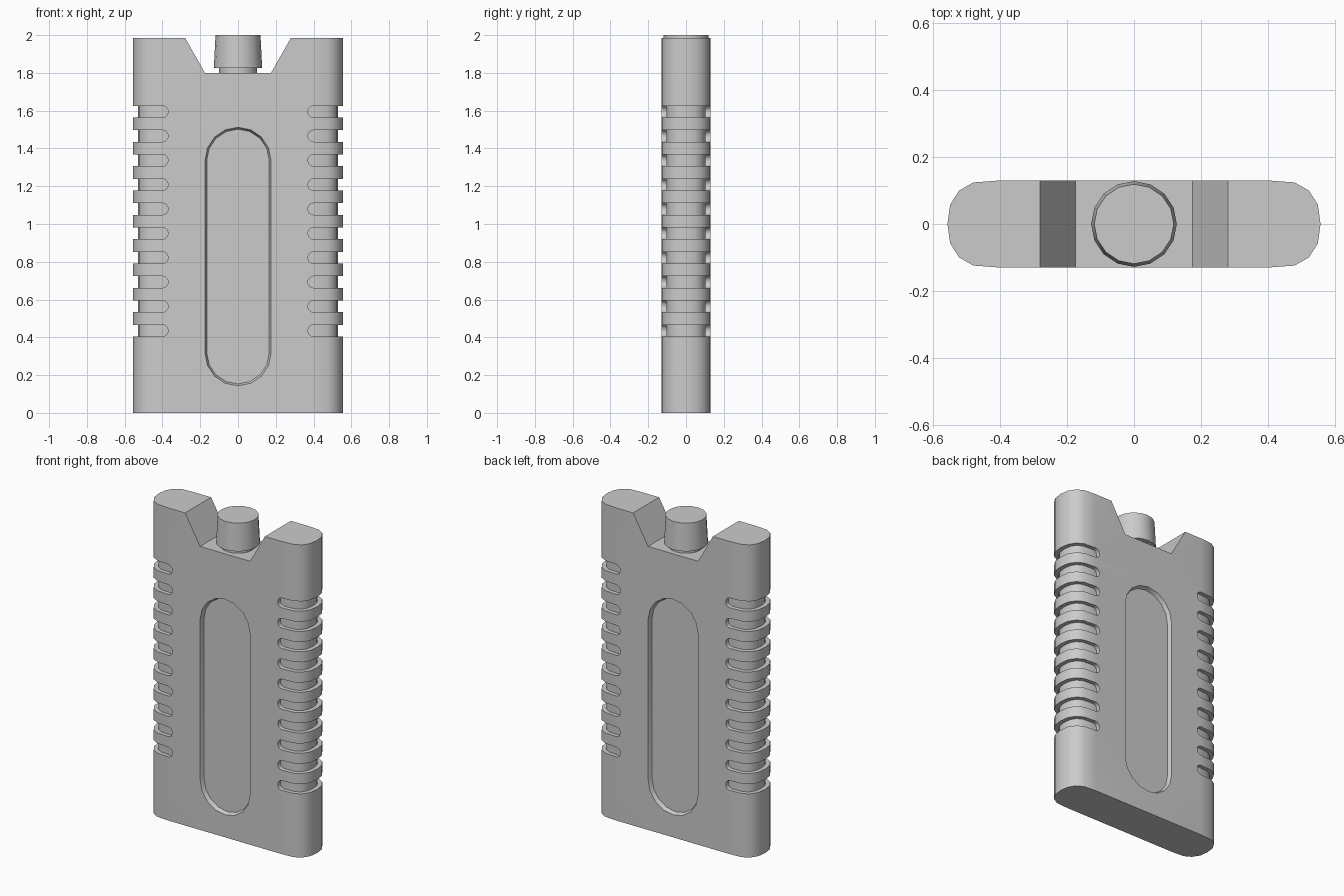
import bpy, bmesh, math

if "Cube" in bpy.data.objects:
    bpy.data.objects.remove(bpy.data.objects["Cube"])


def loft(name, ring_a, ring_b):
    """Closed solid between two matching rings of 3D points."""
    bm = bmesh.new()
    a = [bm.verts.new(p) for p in ring_a]
    b = [bm.verts.new(p) for p in ring_b]
    bm.faces.new(a)
    bm.faces.new(b)
    for i in range(len(a)):
        j = (i + 1) % len(a)
        bm.faces.new((a[i], a[j], b[j], b[i]))
    bmesh.ops.recalc_face_normals(bm, faces=bm.faces)
    mesh = bpy.data.meshes.new(name)
    bm.to_mesh(mesh)
    bm.free()
    ob = bpy.data.objects.new(name, mesh)
    bpy.context.collection.objects.link(ob)
    return ob


def plan_prism(name, quarter, z0, z1):
    """Extrude a plan outline, mirrored from its quarter, along z."""
    half = quarter + [(x, -y) for x, y in quarter[-2::-1]]
    pts = half + [(-x, y) for x, y in reversed(half)]
    return loft(name, [(x, y, z0) for x, y in pts], [(x, y, z1) for x, y in pts])


def front_prism(name, pts, y0, y1):
    return loft(name, [(x, y0, z) for x, z in pts], [(x, y1, z) for x, z in pts])


def cut(target, cutter, remove=True):
    mod = target.modifiers.new("cut", 'BOOLEAN')
    mod.operation = 'DIFFERENCE'
    mod.solver = 'EXACT'
    mod.object = cutter
    bpy.context.view_layer.objects.active = target
    bpy.ops.object.modifier_apply(modifier=mod.name)
    if remove:
        bpy.data.objects.remove(cutter)


def smooth(ob):
    bpy.ops.object.select_all(action='DESELECT')
    ob.select_set(True)
    bpy.context.view_layer.objects.active = ob
    bpy.ops.object.shade_smooth_by_angle(angle=math.radians(30))


# Flat bottle body with rounded sides
body = plan_prism("bottle_body", [(0.4, 0.13), (0.48, 0.124), (0.522, 0.1),
                                  (0.549, 0.058), (0.557, 0)], 0, 1.985)

# Tapered notch around the cap
k = 0.105 / 0.185
cut(body, front_prism("notch_cutter", [(-0.175, 1.8), (0.175, 1.8),
    (0.175 + 0.25 * k, 2.05), (-0.175 - 0.25 * k, 2.05)], -0.3, 0.3))

# Grip grooves: round-ended slots that leave an inner core standing
core = plan_prism("core_cutter", [(0.4, 0.104), (0.47, 0.099), (0.503, 0.08),
                                  (0.523, 0.047), (0.53, 0)], -0.1, 2.1)
for i in range(10):
    z = 0.435 + i * 1.16 / 9
    for s in (-1, 1):
        arc = [math.radians(90 + 180 * t / 8) for t in range(9)]
        slot = [(s * (0.4 + 0.03 * math.cos(a)), z + 0.031 * math.sin(a)) for a in arc]
        slot += [(s * 0.65, z - 0.031), (s * 0.65, z + 0.031)]
        groove = front_prism("groove_cutter", slot, -0.2, 0.2)
        cut(groove, core, remove=False)
        cut(body, groove)
bpy.data.objects.remove(core)


# Long oval recess on front and back
def oval(r, y):
    top = [(r * math.cos(math.pi * t / 8), y, 1.337 + r * math.sin(math.pi * t / 8)) for t in range(9)]
    return top + [(-x, y, 1.655 - z) for x, y, z in top]


for s in (-1, 1):
    cut(body, loft("recess_cutter", oval(0.183, s * 0.15), oval(0.165, s * 0.105)))
smooth(body)


# Neck and screw cap
def ring(r, z):
    return [(r * math.cos(math.tau * i / 16), r * math.sin(math.tau * i / 16), z) for i in range(16)]


smooth(loft("neck", ring(0.1, 1.79), ring(0.1, 1.83)))
smooth(loft("cap", ring(0.128, 1.825), ring(0.119, 2.0)))
